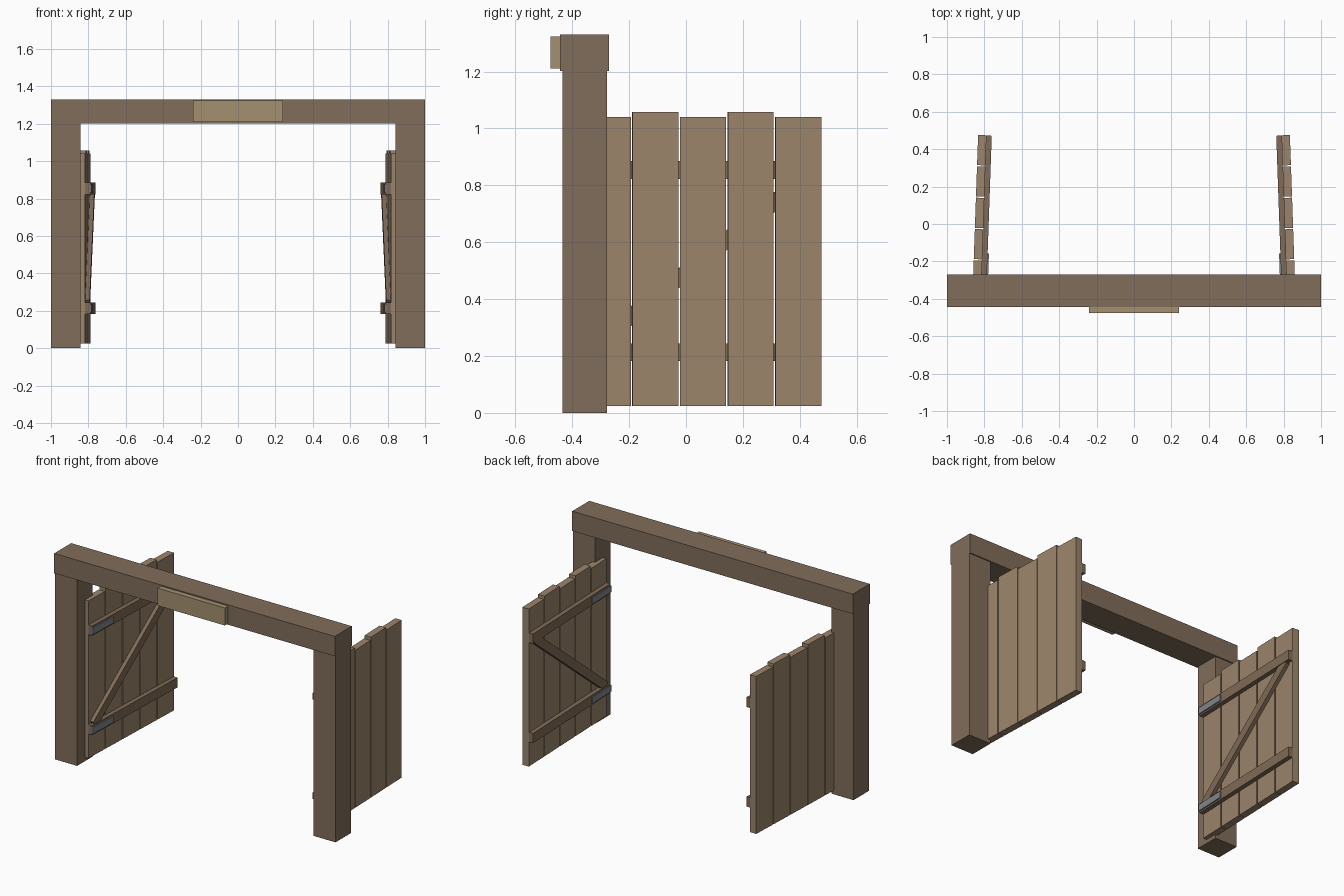
import bpy, bmesh, math
from mathutils import Matrix, Vector

if "Cube" in bpy.data.objects:
    bpy.data.objects.remove(bpy.data.objects["Cube"])


def material(name, rgb):
    m = bpy.data.materials.new(name)
    m.diffuse_color = (*rgb, 1)
    m.use_nodes = True
    m.node_tree.nodes["Principled BSDF"].inputs["Base Color"].default_value = m.diffuse_color
    return m


FRAME = material("frame_wood", (0.22, 0.155, 0.105))
PLANK = material("plank_wood", (0.33, 0.235, 0.15))
LEDGE = material("ledge_wood", (0.22, 0.15, 0.095))
SIGN = material("pale_wood", (0.37, 0.285, 0.16))
IRON = material("iron", (0.22, 0.24, 0.26))


def box(name, lo, hi, mat, space=Matrix()):
    """Box between two corners, placed through a space matrix."""
    lo, hi = Vector(lo), Vector(hi)
    bm = bmesh.new()
    bmesh.ops.create_cube(bm, size=1)
    fit = Matrix.Translation((lo + hi) / 2) @ Matrix.Diagonal((*(hi - lo), 1))
    bmesh.ops.transform(bm, matrix=space @ fit, verts=bm.verts)
    bmesh.ops.recalc_face_normals(bm, faces=bm.faces)
    me = bpy.data.meshes.new(name)
    bm.to_mesh(me)
    bm.free()
    me.materials.append(mat)
    ob = bpy.data.objects.new(name, me)
    bpy.context.collection.objects.link(ob)


# Lintel and blank board
box("lintel", (-1, -0.443, 1.202), (1, -0.27, 1.33), FRAME)
box("lintel_board", (-0.24, -0.477, 1.21), (0.24, -0.443, 1.323), SIGN)

OPEN = math.radians(2.0)
T = 0.0225              # half plank thickness
LEAF = 0.832
PITCH, GAP = 0.1676, 0.0065

for side, s in (("left", -1), ("right", 1)):
    # Post
    box(side + "_post", (min(s, s * 0.842), -0.435, 0), (max(s, s * 0.842), -0.277, 1.202), FRAME)

    # Leaf space: x along the leaf, y out of its inner face, z up
    c, k = math.cos(OPEN), math.sin(OPEN)
    leaf = Matrix(((-s * k, -s * c, 0, s * 0.84),
                   (c, -k, 0, -0.356),
                   (0, 0, 1, 0),
                   (0, 0, 0, 1)))

    # Planks with alternating heights
    for i in range(5):
        u = i * PITCH
        box(f"{side}_plank_{i + 1}", (u, -T, 0.025),
            (u + PITCH - GAP, T, 1.058 if i % 2 else 1.04), PLANK, leaf)

    # Ledges with iron hinge straps
    for level, z in (("lower", 0.213), ("upper", 0.854)):
        box(f"{side}_{level}_ledge", (0.0, T, z - 0.031), (LEAF - 0.002, T + 0.028, z + 0.031), LEDGE, leaf)
        box(f"{side}_{level}_strap", (0.0, T + 0.028, z - 0.021), (0.2, T + 0.035, z + 0.021), IRON, leaf)

    # Diagonal brace between the ledges
    a, b = Vector((0.034, 0, 0.237)), Vector((0.787, 0, 0.835))
    tilt = Matrix.Translation(a) @ Matrix.Rotation(-math.atan2(b.z - a.z, b.x - a.x), 4, 'Y')
    box(side + "_brace", (0, T, -0.0275), ((b - a).length, T + 0.024, 0.0275), LEDGE, leaf @ tilt)
